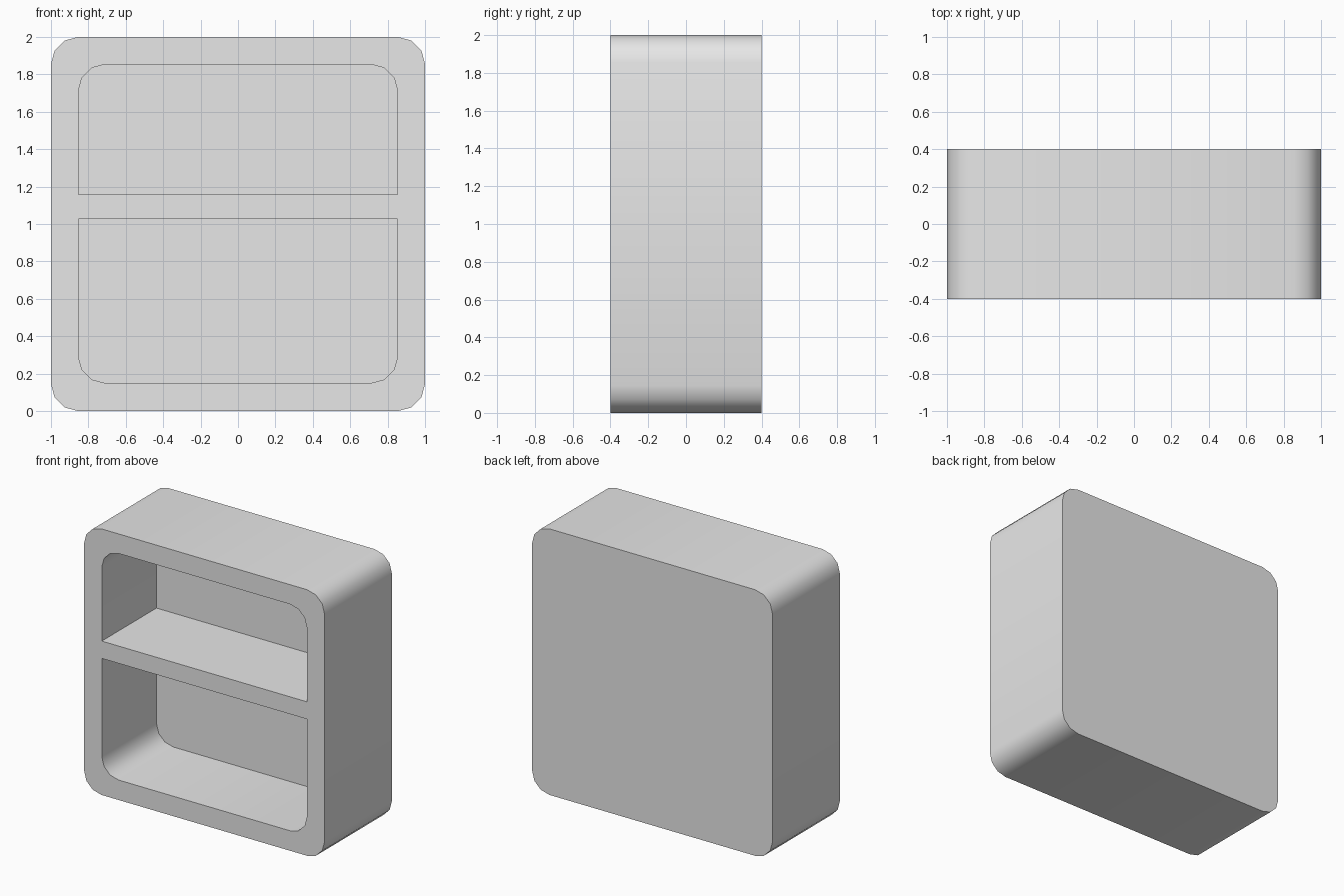
import bpy
import bmesh
from math import cos, sin, pi, radians

cube = bpy.data.objects.get("Cube")
if cube:
    bpy.data.objects.remove(cube, do_unlink=True)

FRONT, BACK, RECESS = -0.4, 0.4, 0.25


def outline(half_width, bottom, top, low_r, high_r, segments=3):
    """Rectangle in x-z with rounded (or square, radius 0) lower and upper corners."""
    points = []
    corners = ((1, top, high_r), (-1, top, high_r), (-1, bottom, low_r), (1, bottom, low_r))
    for i, (side, z, r) in enumerate(corners):
        cx = side * (half_width - r)
        cz = z - r if z == top else z + r
        steps = segments if r else 0
        for s in range(steps + 1):
            a = (i + s / segments) * pi / 2
            points.append((cx + r * cos(a), cz + r * sin(a)))
    return points


def walled_loop(bm, points, depth):
    """Walls running from the front plane to a closing face; returns the front edges."""
    front = [bm.verts.new((x, FRONT, z)) for x, z in points]
    rear = [bm.verts.new((x, depth, z)) for x, z in points]
    bm.faces.new(rear)
    edges = []
    for i in range(len(points)):
        j = (i + 1) % len(points)
        bm.faces.new((front[i], front[j], rear[j], rear[i]))
        edges.append(bm.edges.get((front[i], front[j])))
    return edges


bm = bmesh.new()
# Outer case
rim = walled_loop(bm, outline(1.0, 0.0, 2.0, 0.145, 0.145), BACK)
# Upper and lower compartments, leaving the shelf between them
rim += walled_loop(bm, outline(0.853, 1.157, 1.853, 0, 0.14), RECESS)
rim += walled_loop(bm, outline(0.853, 0.15, 1.027, 0.14, 0), RECESS)
# Front frame around both openings
bmesh.ops.triangle_fill(bm, edges=rim, use_beauty=True, normal=(0, -1, 0))
bmesh.ops.recalc_face_normals(bm, faces=bm.faces[:])

mesh = bpy.data.meshes.new("shelf_unit")
bm.to_mesh(mesh)
bm.free()
shelf_unit = bpy.data.objects.new("shelf_unit", mesh)
bpy.context.collection.objects.link(shelf_unit)

# Material
grey = bpy.data.materials.new("light_grey")
grey.use_nodes = True
grey.diffuse_color = (0.8, 0.8, 0.8, 1)
grey.node_tree.nodes["Principled BSDF"].inputs["Base Color"].default_value = (0.8, 0.8, 0.8, 1)
mesh.materials.append(grey)

# Smooth rounded corners, sharp rims
bpy.ops.object.select_all(action="DESELECT")
shelf_unit.select_set(True)
bpy.context.view_layer.objects.active = shelf_unit
bpy.ops.object.shade_smooth_by_angle(angle=radians(40))
